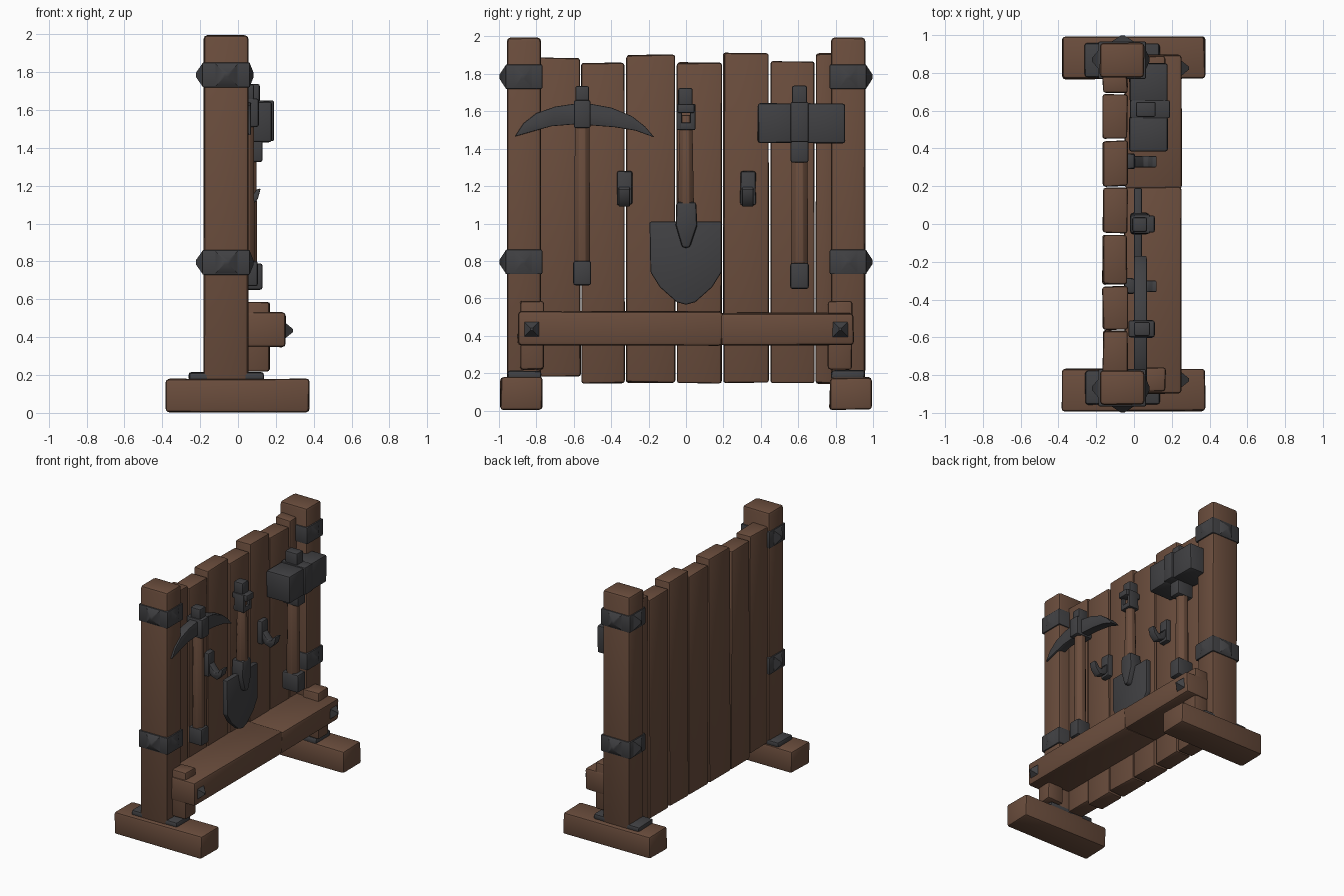
import bpy, bmesh, math, random
from mathutils import Vector, Matrix

if "Cube" in bpy.data.objects:
    bpy.data.objects.remove(bpy.data.objects["Cube"])

random.seed(4)


def material(name, rgb):
    m = bpy.data.materials.new(name)
    m.diffuse_color = (*rgb, 1)
    m.use_nodes = True
    m.node_tree.nodes["Principled BSDF"].inputs["Base Color"].default_value = m.diffuse_color
    return m


WOOD = material("brown wood", (0.145, 0.074, 0.046))
IRON = material("dark iron", (0.052, 0.052, 0.056))


def finish(bm, name, mat, bevel=0.0):
    bmesh.ops.recalc_face_normals(bm, faces=bm.faces)
    if bevel:
        edges = [e for e in bm.edges if e.calc_face_angle(0) > 0.5]
        bmesh.ops.bevel(bm, geom=edges, offset=bevel, segments=2, profile=0.5,
                        affect='EDGES', clamp_overlap=True)
    me = bpy.data.meshes.new(name)
    bm.to_mesh(me)
    bm.free()
    me.materials.append(mat)
    ob = bpy.data.objects.new(name, me)
    bpy.context.collection.objects.link(ob)
    bpy.ops.object.select_all(action='DESELECT')
    ob.select_set(True)
    bpy.context.view_layer.objects.active = ob
    bpy.ops.object.shade_smooth_by_angle(angle=math.radians(40))
    return ob


def box(name, x, y, z, mat, bevel=0.012, wobble=0.0):
    """Bevelled box from (min, max) ranges, corners optionally hand-hewn."""
    bm = bmesh.new()
    bmesh.ops.create_cube(bm, size=1)
    for v in bm.verts:
        v.co = Vector([(r[0] + r[1]) / 2 + c * (r[1] - r[0])
                       for r, c in zip((x, y, z), v.co)])
        v.co += Vector([random.uniform(-wobble, wobble) for _ in range(3)])
    return finish(bm, name, mat, bevel)


def plate(name, outline, x, mat, bevel=0.008):
    """Outline in (y, z) extruded along x."""
    bm = bmesh.new()
    f = bm.faces.new([bm.verts.new((x[0], y, z)) for y, z in outline])
    r = bmesh.ops.extrude_face_region(bm, geom=[f])
    for v in r["geom"]:
        if isinstance(v, bmesh.types.BMVert):
            v.co.x = x[1]
    return finish(bm, name, mat, bevel)


def stud(name, at, direction, w, h, height):
    """Four-sided pointed stud."""
    bm = bmesh.new()
    bmesh.ops.create_cone(bm, segments=4, radius1=math.sqrt(0.5),
                          radius2=0.12, depth=1, cap_ends=True,
                          matrix=Matrix.Rotation(math.pi / 4, 4, 'Z'))
    q = Vector(direction).to_track_quat('Z', 'Y')
    for v in bm.verts:
        c = Vector((v.co.x * w, v.co.y * h, (v.co.z + 0.5) * height))
        v.co = q @ c + Vector(at)
    return finish(bm, name, IRON)


def rod(name, y, z0, z1, xc, r0, r1, mat, sides=8):
    """Upright round tapered shaft."""
    bm = bmesh.new()
    bmesh.ops.create_cone(bm, segments=sides, radius1=r0, radius2=r1,
                          depth=z1 - z0, cap_ends=True,
                          matrix=Matrix.Translation((xc, y, (z0 + z1) / 2))
                          @ Matrix.Rotation(math.pi / sides, 4, 'Z'))
    return finish(bm, name, mat, 0.004)


def span(s, a, b):
    return (a, b) if s > 0 else (-b, -a)


# Feet, posts, iron bands and braces on both sides
for s, side in ((-1, "left"), (1, "right")):
    box(side + "_foot", (-0.38, 0.375), span(s, 0.768, 0.99), (0.005, 0.178), WOOD, 0.016, 0.004)
    box(side + "_foot_bracket", (-0.26, 0.135), span(s, 0.775, 0.955), (0.165, 0.215), IRON, 0.015, 0.004)
    box(side + "_post", (-0.18, 0.055), span(s, 0.775, 0.958), (0.16, 1.995), WOOD, 0.02, 0.002)
    for level, z in (("upper", 1.785), ("lower", 0.795)):
        n = side + "_" + level + "_band"
        box(n, (-0.189, 0.064), span(s, 0.768, 0.966), (z - 0.066, z + 0.066), IRON, 0.008)
        stud(n + "_back_stud", (-0.188, s * 0.87, z), (-1, 0, 0), 0.1, 0.12, 0.035)
        stud(n + "_front_stud", (0.063, s * 0.87, z), (1, 0, 0), 0.1, 0.12, 0.02)
        stud(n + "_side_stud", (-0.06, s * 0.965, z), (0, s, 0), 0.12, 0.12, 0.033)
    box(side + "_brace", (0.03, 0.168), span(s, 0.76, 0.888), (0.22, 0.585), WOOD, 0.015, 0.003)
    stud(side + "_beam_bolt", (0.245, s * 0.825, 0.435), (1, 0, 0), 0.09, 0.09, 0.046)

# Uneven back planks
planks = [(-0.785, -0.565, 0.18, 1.885), (-0.56, -0.33, 0.145, 1.86),
          (-0.32, -0.055, 0.15, 1.9), (-0.047, 0.19, 0.145, 1.86),
          (0.2, 0.44, 0.15, 1.91), (0.45, 0.685, 0.145, 1.865),
          (0.695, 0.79, 0.145, 1.91)]
for i, (y0, y1, z0, z1) in enumerate(planks):
    box("plank_%d" % (i + 1), (-0.165, -0.035), (y0, y1), (z0, z1), WOOD, 0.013, 0.004)

# Lower cross beam in two lengths
box("beam_left", (-0.05, 0.25), (-0.9, 0.195), (0.35, 0.53), WOOD, 0.018, 0.004)
box("beam_right", (-0.05, 0.25), (0.185, 0.895), (0.35, 0.522), WOOD, 0.018, 0.004)

# Pickaxe
py = -0.555
rod("pickaxe_handle", py, 0.72, 1.6, 0.045, 0.046, 0.042, WOOD)
box("pickaxe_pommel", (-0.01, 0.105), (py - 0.048, py + 0.048), (0.67, 0.8), IRON, 0.012)
box("pickaxe_socket", (-0.03, 0.11), (py - 0.045, py + 0.045), (1.51, 1.66), IRON, 0.012)
box("pickaxe_cap", (0.0, 0.085), (py - 0.037, py + 0.037), (1.64, 1.735), IRON, 0.01)
plate("pickaxe_head", [(-0.915, 1.465), (-0.87, 1.535), (-0.8, 1.59), (-0.7, 1.625),
                       (-0.6, 1.64), (-0.51, 1.64), (-0.4, 1.62), (-0.29, 1.575),
                       (-0.22, 1.52), (-0.168, 1.46), (-0.27, 1.497), (-0.38, 1.515),
                       (-0.51, 1.525), (-0.6, 1.53), (-0.72, 1.52), (-0.81, 1.495)],
      (0.0, 0.068), IRON, 0.005)

# Shovel with blade, socket, shaft and ring grip
plate("shovel_blade", [(-0.195, 1.01), (-0.19, 0.74), (-0.14, 0.66), (-0.05, 0.58),
                       (0.0, 0.566), (0.05, 0.58), (0.14, 0.66), (0.19, 0.74), (0.19, 1.01)],
      (0.0, 0.042), IRON)
plate("shovel_socket", [(-0.052, 1.115), (-0.055, 0.99), (-0.02, 0.87), (0.02, 0.87),
                        (0.06, 0.99), (0.055, 1.115)], (-0.02, 0.08), IRON, 0.015)
rod("shovel_shaft", 0, 1.08, 1.58, 0.035, 0.046, 0.036, WOOD)
for s, side in ((-1, "left"), (1, "right")):
    box("shovel_grip_%s_arm" % side, (0.0, 0.085), span(s, 0.022, 0.05), (1.5, 1.64), IRON, 0.006)
box("shovel_grip_base", (-0.01, 0.085), (-0.045, 0.045), (1.5, 1.54), IRON, 0.008)
box("shovel_grip_bridge", (-0.02, 0.11), (-0.045, 0.045), (1.59, 1.64), IRON, 0.01)
box("shovel_cap", (-0.01, 0.07), (-0.042, 0.036), (1.62, 1.725), IRON, 0.012)

# Sledgehammer
hy = 0.607
rod("hammer_handle", hy, 0.72, 1.4, 0.055, 0.05, 0.046, WOOD)
box("hammer_pommel", (-0.01, 0.13), (hy - 0.05, hy + 0.05), (0.65, 0.79), IRON, 0.014)
box("hammer_neck", (-0.01, 0.13), (hy - 0.048, hy + 0.048), (1.325, 1.45), IRON, 0.012)
box("hammer_cap", (0.01, 0.115), (hy - 0.04, hy + 0.04), (1.62, 1.737), IRON, 0.01)
box("hammer_left_head", (-0.025, 0.178), (0.385, 0.57), (1.43, 1.642), IRON, 0.014, 0.002)
box("hammer_right_head", (-0.025, 0.178), (0.645, 0.85), (1.43, 1.642), IRON, 0.014, 0.002)
box("hammer_collar", (-0.02, 0.19), (0.56, 0.655), (1.435, 1.65), IRON, 0.008)

# Wall hooks: backplate and upturned hook swept from an (x, z) profile
hook = [(-0.03, 1.17), (0.02, 1.105), (0.07, 1.09), (0.105, 1.13), (0.12, 1.185),
        (0.098, 1.18), (0.075, 1.145), (0.05, 1.14), (0.0, 1.2)]
for s, side in ((-1, "left"), (1, "right")):
    c = s * 0.33
    box(side + "_hook_plate", (-0.05, 0.005), (c - 0.038, c + 0.042), (1.1, 1.28), IRON, 0.01, 0.003)
    bm = bmesh.new()
    f = bm.faces.new([bm.verts.new((x, c - 0.03, z)) for x, z in hook])
    r = bmesh.ops.extrude_face_region(bm, geom=[f])
    bmesh.ops.translate(bm, vec=(0, 0.06, 0),
                        verts=[g for g in r["geom"] if isinstance(g, bmesh.types.BMVert)])
    finish(bm, side + "_hook", IRON, 0.005)
